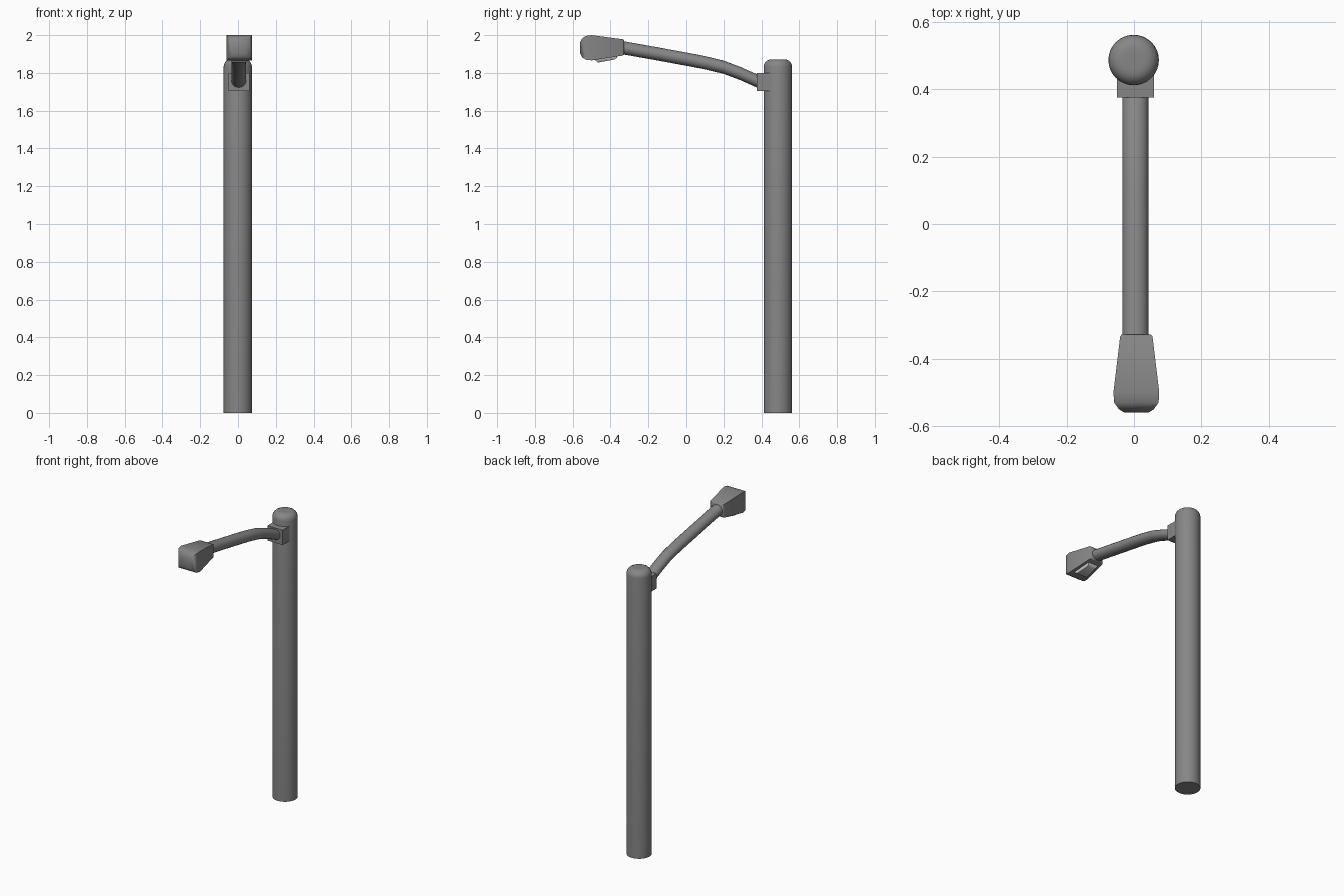
import bpy, bmesh, math

if "Cube" in bpy.data.objects:
    bpy.data.objects.remove(bpy.data.objects["Cube"])


def material(name, grey):
    mat = bpy.data.materials.new(name)
    mat.diffuse_color = (grey, grey, grey, 1)
    mat.use_nodes = True
    mat.node_tree.nodes["Principled BSDF"].inputs["Base Color"].default_value = mat.diffuse_color
    return mat


DARK = material("dark_metal", 0.24)
LIGHT = material("lens_glass", 0.8)


def loft(name, rings, smooth=None, mat=DARK):
    """Skin a closed tube through equal-length rings and cap both ends."""
    bm = bmesh.new()
    loops = [[bm.verts.new(p) for p in ring] for ring in rings]
    n = len(loops[0])
    for a, b in zip(loops, loops[1:]):
        for i in range(n):
            j = (i + 1) % n
            bm.faces.new((a[i], a[j], b[j], b[i]))
    bm.faces.new(loops[0])
    bm.faces.new(loops[-1])
    bmesh.ops.recalc_face_normals(bm, faces=bm.faces)
    mesh = bpy.data.meshes.new(name)
    bm.to_mesh(mesh)
    bm.free()
    mesh.materials.append(mat)
    ob = bpy.data.objects.new(name, mesh)
    bpy.context.collection.objects.link(ob)
    if smooth:
        bpy.ops.object.select_all(action='DESELECT')
        ob.select_set(True)
        bpy.context.view_layer.objects.active = ob
        bpy.ops.object.shade_smooth_by_angle(angle=math.radians(smooth))
    return ob


def circle(n):
    return [(math.cos(2 * math.pi * i / n), math.sin(2 * math.pi * i / n)) for i in range(n)]


def rect(cx, y, hx, top, bottom):
    return [(cx - hx, y, bottom), (cx + hx, y, bottom), (cx + hx, y, top), (cx - hx, y, top)]


# Pole with a rounded top edge
R, H, B = 0.075, 1.872, 0.04
profile = [(R, 0)]
for k in range(6):
    t = math.radians(18 * k)
    profile.append((R - B + B * math.cos(t), H - B + B * math.sin(t)))
# Extra loop keeps the flat centre of the cap evenly shaded
profile.append((0.02, H))
loft("pole", [[(-0.001 + r * c, 0.487 + r * s, z) for c, s in circle(32)] for r, z in profile], 40)

# Bracket holding the arm to the pole
loft("bracket", [rect(0.005, y, 0.055, 1.80, 1.703) for y in (0.375, 0.45)])

# Curved arm
path = [(0.45, 1.727), (0.375, 1.758), (0.29, 1.796), (0.2, 1.830),
        (0.1, 1.854), (0, 1.873), (-0.17, 1.904), (-0.35, 1.936)]
loft("arm", [[(0.004 + 0.0385 * c, y, z + 0.035 * s) for c, s in circle(20)] for y, z in path], 40)

# Lamp head: tapered box with rounded nose (y, half width, top, bottom)
head = [(-0.328, 0.043, 1.973, 1.897), (-0.334, 0.048, 1.978, 1.892),
        (-0.50, 0.068, 2.0, 1.866), (-0.53, 0.066, 1.996, 1.870),
        (-0.55, 0.052, 1.982, 1.883), (-0.56, 0.036, 1.962, 1.903)]
loft("lamp_head", [rect(0.007, *h) for h in head], 60)


# Lens under the head, following its sloping underside
def lens_ring(inset, drop):
    y0, y1 = -0.482 + inset, -0.362 - inset
    w0, w1 = 0.047 - inset * 0.6, 0.036 - inset * 0.6
    z0, z1 = 1.876 - drop, 1.892 - drop
    return [(0.007 - w0, y0, z0), (0.007 + w0, y0, z0), (0.007 + w1, y1, z1), (0.007 - w1, y1, z1)]


loft("lens", [lens_ring(0, 0), lens_ring(0.004, 0.012), lens_ring(0.016, 0.021)], 50, LIGHT)
